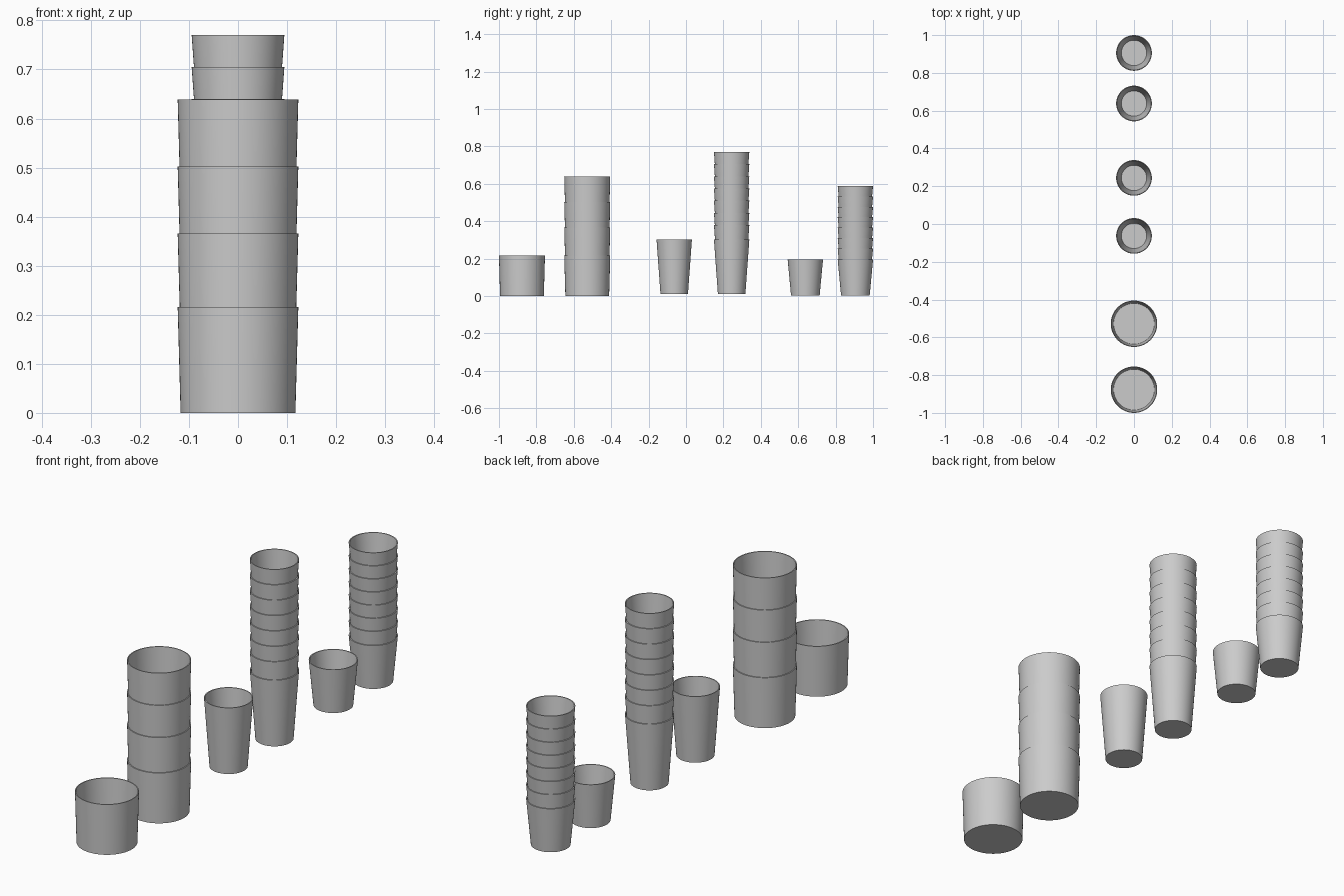
import bpy, bmesh, math

if "Cube" in bpy.data.objects:
    bpy.data.objects.remove(bpy.data.objects["Cube"])

SEGMENTS = 64


def cup(name, y, z, height, r_base, r_rim, r_floor, wall, floor):
    """Open tapered cup, lathed from a closed profile."""
    profile = [(r_base, 0), (r_rim, height), (r_rim - wall, height), (r_floor, floor)]
    bm = bmesh.new()
    rings = []
    for r, h in profile:
        ring = []
        for i in range(SEGMENTS):
            a = 2 * math.pi * i / SEGMENTS
            ring.append(bm.verts.new((r * math.cos(a), r * math.sin(a), h)))
        rings.append(ring)
    for low, high in zip(rings, rings[1:]):
        for i in range(SEGMENTS):
            j = (i + 1) % SEGMENTS
            bm.faces.new((low[i], low[j], high[j], high[i])).smooth = True
    bm.faces.new(rings[0][::-1])
    bm.faces.new(rings[-1])
    bmesh.ops.recalc_face_normals(bm, faces=bm.faces)
    # Crisp rim, base and floor edges
    for e in bm.edges:
        if e.calc_face_angle(0) > math.radians(30):
            e.smooth = False
    mesh = bpy.data.meshes.new(name)
    bm.to_mesh(mesh)
    bm.free()
    ob = bpy.data.objects.new(name, mesh)
    ob.location = (0, y, z)
    bpy.context.collection.objects.link(ob)


# name, single y, stack y, base z, count, first step, later step, cup shape
KINDS = [
    ("wide_cup", -0.877, -0.528, 0.0, 4, 0.150, 0.1365,
     dict(height=0.216, r_base=0.117, r_rim=0.123, r_floor=0.108, wall=0.004, floor=0.006)),
    ("tall_cup", -0.063, 0.244, 0.011, 8, 0.078, 0.0652,
     dict(height=0.290, r_base=0.0735, r_rim=0.0945, r_floor=0.067, wall=0.004, floor=0.006)),
    ("short_cup", 0.638, 0.9055, 0.003, 8, 0.060, 0.0555,
     dict(height=0.192, r_base=0.0765, r_rim=0.0945, r_floor=0.067, wall=0.004, floor=0.006)),
]

for name, y_single, y_stack, z, count, first, step, shape in KINDS:
    # Loose cup
    cup(name, y_single, z, **shape)
    # Nested stack
    for i in range(count):
        lift = first + (i - 1) * step if i else 0
        cup(f"{name}_stack_{i + 1}", y_stack, z + lift, **shape)
